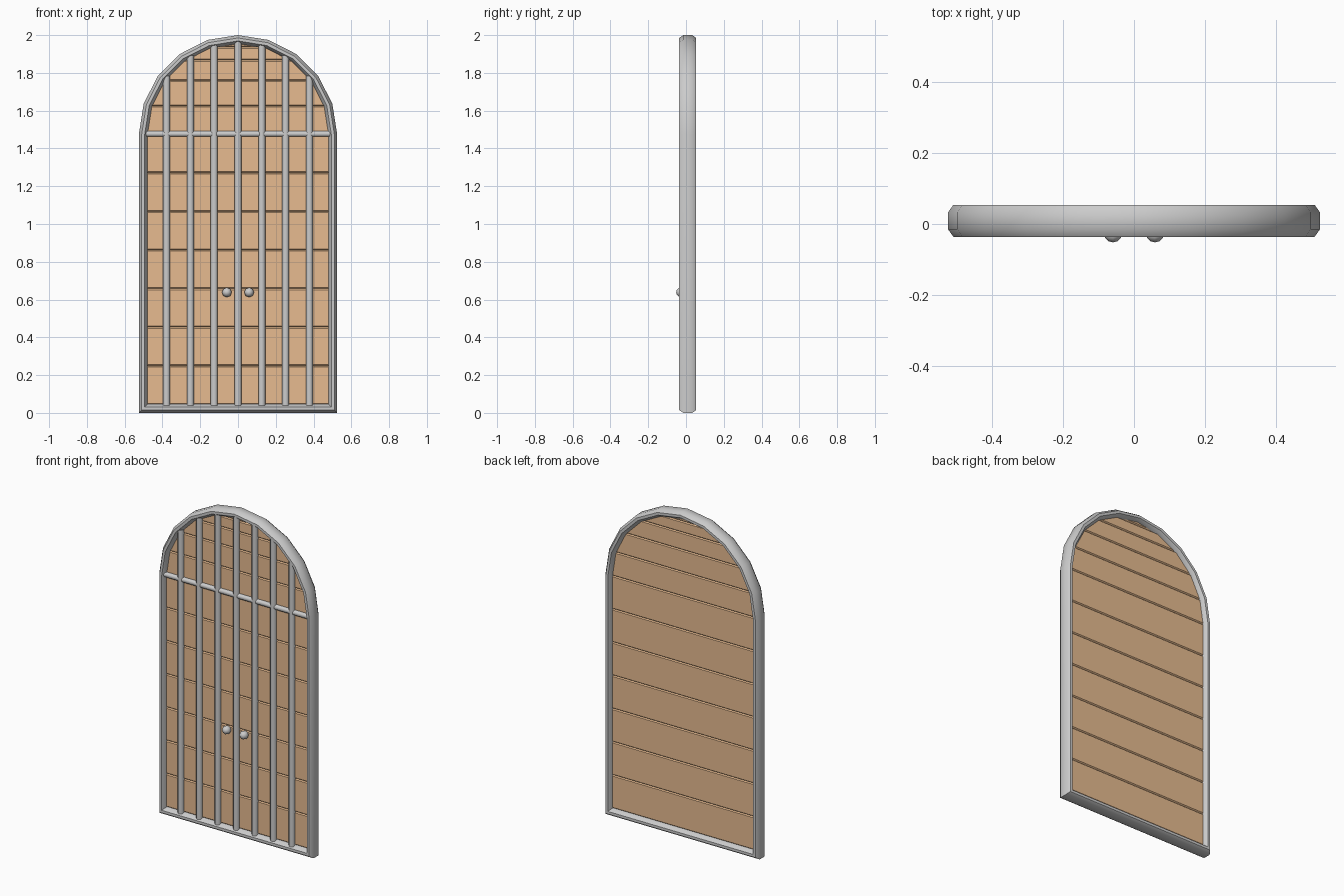
import bpy, bmesh, math
from mathutils import Matrix

if "Cube" in bpy.data.objects:
    bpy.data.objects.remove(bpy.data.objects["Cube"])

R, CZ, STEPS = 0.525, 1.475, 10     # outer half width, arch centre height, arch segments

wood = bpy.data.materials.new("wood")
wood.diffuse_color = (0.8, 0.5, 0.28, 1)
wood.use_nodes = True
wood.node_tree.nodes["Principled BSDF"].inputs["Base Color"].default_value = wood.diffuse_color


def finish(name, bm, mat=None, angle=50):
    bmesh.ops.recalc_face_normals(bm, faces=bm.faces)
    me = bpy.data.meshes.new(name)
    bm.to_mesh(me)
    bm.free()
    ob = bpy.data.objects.new(name, me)
    bpy.context.collection.objects.link(ob)
    if mat:
        me.materials.append(mat)
    bpy.ops.object.select_all(action='DESELECT')
    bpy.context.view_layer.objects.active = ob
    ob.select_set(True)
    bpy.ops.object.shade_smooth_by_angle(angle=math.radians(angle))
    return ob


def arch(r):
    """Arch points (x, z) from right to left."""
    return [(r * math.cos(math.pi * i / STEPS), CZ + r * math.sin(math.pi * i / STEPS))
            for i in range(STEPS + 1)]


def arch_height(x, r):
    """Height of the faceted arch at x."""
    pts = arch(r)
    for (xa, za), (xb, zb) in zip(pts, pts[1:]):
        if xb - 1e-6 <= x <= xa + 1e-6:
            return za + (zb - za) * (xa - x) / (xa - xb)


# Frame: octagonal section swept round the arched outline
section = [(0, -0.015), (0.015, -0.036), (0.031, -0.036), (0.046, -0.015),
           (0.046, 0.033), (0.031, 0.054), (0.015, 0.054), (0, 0.033)]
bm = bmesh.new()
rings = []
for t, y in section:
    outline = [(-(R - t), t), (R - t, t)] + arch(R - t)
    rings.append([bm.verts.new((x, y, z)) for x, z in outline])
for a, b in zip(rings, rings[1:] + rings[:1]):
    n = len(a)
    for i in range(n):
        j = (i + 1) % n
        bm.faces.new((a[i], a[j], b[j], b[i]))
finish("frame", bm)

# Planks: seven straight boards, then boards cut to the arch facets
RP = 0.485
levels = [(0.495, 0.045 + (CZ - 0.045) * i / 7) for i in range(7)]
levels += [(x + 0.01, z) for x, z in arch(RP)[:STEPS // 2 + 1]]
for k, ((w0, z0), (w1, z1)) in enumerate(zip(levels, levels[1:])):
    bm = bmesh.new()
    front = [bm.verts.new((x, -0.01, z)) for x, z in
             ((-w0, z0), (w0, z0), (w1, z1), (-w1, z1))]
    face = bm.faces.new(front)
    ext = bmesh.ops.extrude_face_region(bm, geom=[face])
    bmesh.ops.translate(bm, vec=(0, 0.04, 0),
                        verts=[v for v in ext["geom"] if isinstance(v, bmesh.types.BMVert)])
    edges = [e for e in bm.edges if abs(e.verts[0].co.y - e.verts[1].co.y) < 1e-5
             and abs(e.verts[0].co.z - e.verts[1].co.z) < 1e-5]
    bmesh.ops.bevel(bm, geom=edges, offset=0.006, segments=1, affect='EDGES')
    finish(f"plank_{k + 1}", bm, wood, 30)


def bar(name, radius, length, matrix):
    bm = bmesh.new()
    bmesh.ops.create_cone(bm, cap_ends=True, segments=8, radius1=radius, radius2=radius,
                          depth=length, matrix=matrix @ Matrix.Rotation(math.pi / 8, 4, 'Z'))
    finish(name, bm)


# Vertical bars, reaching into the arch
for i in range(-3, 4):
    x = i * 0.126
    top, bottom = arch_height(abs(x), 0.492), 0.038
    bar(f"vertical_bar_{i + 4}", 0.02, top - bottom,
        Matrix.Translation((x, -0.013, (top + bottom) / 2)))

# Cross bar at the spring of the arch
bar("cross_bar", 0.016, 0.98,
    Matrix.Translation((0, -0.013, 1.477)) @ Matrix.Rotation(math.pi / 2, 4, 'Y'))

# Pair of knobs
for side, s in (("left", -1), ("right", 1)):
    bm = bmesh.new()
    bmesh.ops.create_uvsphere(bm, u_segments=8, v_segments=6, radius=0.026,
                              matrix=Matrix.Translation((s * 0.059, -0.026, 0.638))
                              @ Matrix.Rotation(math.pi / 2, 4, 'X'))
    finish(f"{side}_knob", bm, None, 60)
